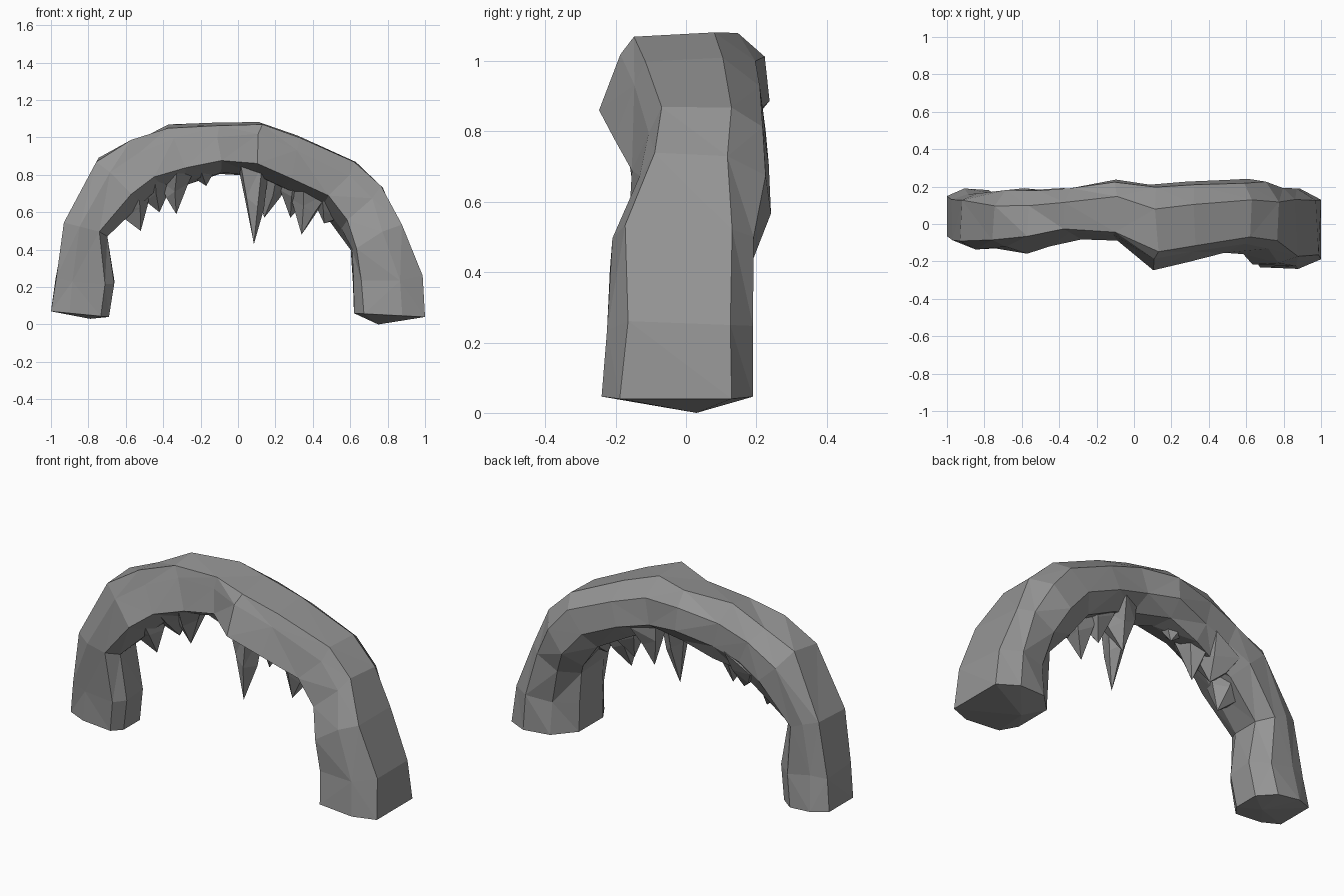
import bpy, bmesh, random
from math import cos, sin, tau
from mathutils import Vector

if "Cube" in bpy.data.objects:
    bpy.data.objects.remove(bpy.data.objects["Cube"])

random.seed(4)

# Stations along the arch: outer x, z, inner x, z, front y, back y
STATIONS = [
    (-1.00, 0.07, -0.69, 0.04, -0.10, 0.19),
    (-0.98, 0.25, -0.67, 0.22, -0.11, 0.17),
    (-0.92, 0.55, -0.70, 0.48, -0.13, 0.17),
    (-0.75, 0.88, -0.54, 0.67, -0.15, 0.18),
    (-0.56, 0.98, -0.42, 0.75, -0.12, 0.19),
    (-0.37, 1.06, -0.28, 0.79, -0.08, 0.20),
    (-0.10, 1.07, -0.10, 0.84, -0.10, 0.23),
    (0.12, 1.08, 0.09, 0.82, -0.24, 0.20),
    (0.33, 1.01, 0.27, 0.75, -0.20, 0.22),
    (0.63, 0.86, 0.46, 0.66, -0.15, 0.24),
    (0.77, 0.74, 0.56, 0.52, -0.17, 0.23),
    (0.87, 0.53, 0.60, 0.40, -0.22, 0.20),
    (0.98, 0.25, 0.61, 0.22, -0.22, 0.18),
    (1.00, 0.04, 0.62, 0.06, -0.24, 0.19),
]
# Rough eight-sided sections: inner-to-outer fraction, front-to-back fraction
LEG = [(1, 0.12), (1, 0.86), (0.70, 1), (0.28, 0.97),
       (0, 0.72), (0, 0.22), (0.14, 0.02), (0.68, 0)]
SPAN = [(1, 0.2), (1, 0.72), (0.72, 0.97), (0.20, 1),
        (-0.13, 0.80), (-0.08, 0.40), (0.14, 0), (0.74, 0.10)]

# Hanging spikes: base x, base z, tip x, y, z, radius
SPIKES = [
    (-0.58, 0.67, -0.52, 0.02, 0.50, 0.13),
    (-0.45, 0.75, -0.42, 0.08, 0.60, 0.13),
    (-0.31, 0.81, -0.33, 0.05, 0.59, 0.12),
    (-0.17, 0.87, -0.17, 0.08, 0.74, 0.12),
    (0.07, 0.85, 0.085, -0.07, 0.43, 0.10),
    (0.18, 0.81, 0.14, 0.08, 0.57, 0.12),
    (0.30, 0.77, 0.28, 0.06, 0.57, 0.13),
    (0.38, 0.74, 0.34, 0.00, 0.48, 0.12),
    (0.51, 0.63, 0.46, 0.04, 0.54, 0.12),
]

stone = bpy.data.materials.new("dark_stone")
stone.diffuse_color = (0.3, 0.3, 0.3, 1)
stone.use_nodes = True
stone.node_tree.nodes["Principled BSDF"].inputs["Base Color"].default_value = stone.diffuse_color


def jitter(v, amount):
    return v + Vector([random.uniform(-amount, amount) for _ in range(3)])


def finish(bm, name):
    bmesh.ops.recalc_face_normals(bm, faces=bm.faces)
    bmesh.ops.triangulate(bm, faces=bm.faces)
    mesh = bpy.data.meshes.new(name)
    bm.to_mesh(mesh)
    bm.free()
    mesh.materials.append(stone)
    obj = bpy.data.objects.new(name, mesh)
    bpy.context.collection.objects.link(obj)


def bridge(bm, a, b):
    for i in range(len(a)):
        j = (i + 1) % len(a)
        bm.faces.new((a[i], a[j], b[j], b[i]))


def fan(bm, ring, point):
    tip = bm.verts.new(point)
    for i in range(len(ring)):
        bm.faces.new((ring[i], ring[(i + 1) % len(ring)], tip))


# Rock arch: faceted loft with slightly pointed feet
bm = bmesh.new()
rings = []
for k, (ox, oz, ix, iz, yf, yb) in enumerate(STATIONS):
    amount = 0 if k in (0, len(STATIONS) - 1) else 0.012
    section = SPAN if 3 <= k <= 10 else LEG
    rings.append([bm.verts.new(jitter(Vector((
        ix + (ox - ix) * u, yf + (yb - yf) * v, iz + (oz - iz) * u)), amount))
        for u, v in section])
for a, b in zip(rings, rings[1:]):
    bridge(bm, a, b)
fan(bm, rings[0], (-0.79, 0.04, 0.03))
fan(bm, rings[-1], (0.75, 0.03, 0.0))
finish(bm, "rock_arch")

# Stalactites: irregular five-sided cones sunk into the underside
for n, (bx, bz, tx, ty, tz, r) in enumerate(SPIKES):
    bm = bmesh.new()
    base, tip = Vector((bx, ty * 0.6 + 0.02, bz + 0.03)), Vector((tx, ty, tz))
    levels = []
    for t, scale in ((0, 1.0), (0.5, 0.55)):
        centre = base.lerp(tip, t)
        levels.append([bm.verts.new(jitter(centre + Vector((
            r * scale * cos(tau * i / 5 + n),
            r * scale * 1.1 * sin(tau * i / 5 + n),
            0.6 * r * scale * cos(tau * i / 5 + n) * (-1 if bx > 0 else 1))),
            0.01)) for i in range(5)])
    bridge(bm, *levels)
    fan(bm, levels[1], tip)
    bm.faces.new(levels[0])
    finish(bm, f"stalactite_{n + 1}")
